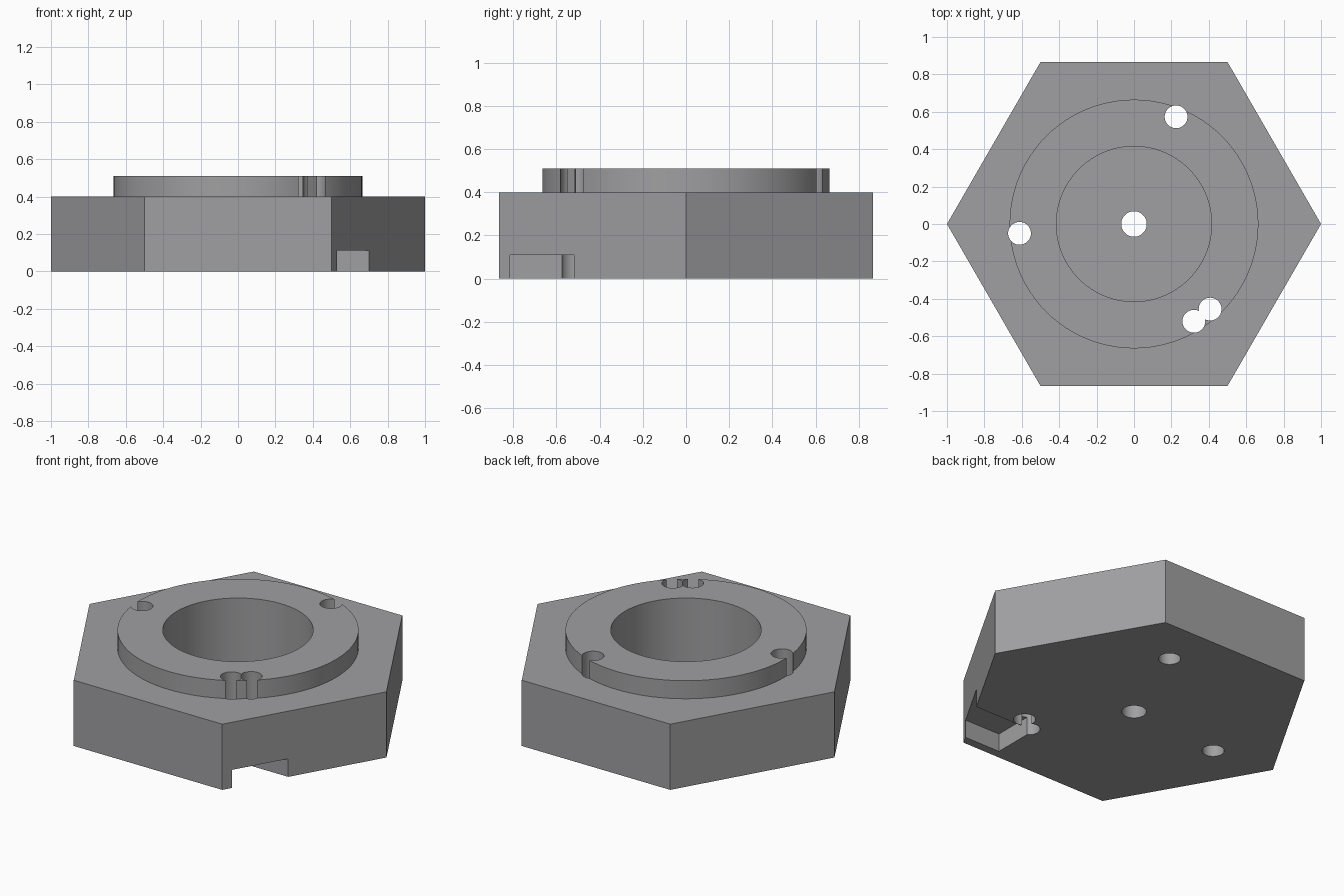
import bpy

cube = bpy.data.objects.get("Cube")
if cube:
    bpy.data.objects.remove(cube, do_unlink=True)

grey = bpy.data.materials.new("plain grey")
grey.use_nodes = True
colour = (0.35, 0.35, 0.36, 1)
grey.diffuse_color = colour
grey.node_tree.nodes["Principled BSDF"].inputs["Base Color"].default_value = colour


def cylinder(name, radius, bottom, top, x=0, y=0, sides=96, turn=0):
    bpy.ops.mesh.primitive_cylinder_add(
        vertices=sides, radius=radius, depth=top - bottom,
        location=(x, y, (bottom + top) / 2), rotation=(0, 0, turn))
    obj = bpy.context.object
    obj.name = name
    obj.data.materials.append(grey)
    return obj


def box(name, low, high):
    bpy.ops.mesh.primitive_cube_add(
        size=1, location=[(a + b) / 2 for a, b in zip(low, high)])
    obj = bpy.context.object
    obj.name = name
    obj.scale = [b - a for a, b in zip(low, high)]
    obj.data.materials.append(grey)
    return obj


def combine(target, tool, operation):
    tool.hide_render = True
    bpy.context.view_layer.objects.active = target
    mod = target.modifiers.new(tool.name, 'BOOLEAN')
    mod.operation = operation
    mod.solver = 'EXACT'
    mod.object = tool
    bpy.ops.object.modifier_apply(modifier=mod.name)
    bpy.data.objects.remove(tool, do_unlink=True)


# Hexagonal base with corners on the x axis
body = cylinder("hexagonal_body", 1, 0, 0.4, sides=6, turn=0.5235988)

# Raised round collar
combine(body, cylinder("collar", 0.665, 0.2, 0.51), 'UNION')

# Wide blind bore and narrow centre hole through its floor
combine(body, cylinder("bore", 0.415, 0.1, 0.7), 'DIFFERENCE')
combine(body, cylinder("centre_hole", 0.068, -0.1, 0.7, sides=48), 'DIFFERENCE')

# Small through holes around the collar
for x, y in [(0.225, 0.573), (-0.612, -0.05), (0.32, -0.52), (0.407, -0.455)]:
    combine(body, cylinder("small_hole", 0.061, -0.1, 0.7, x, y, sides=48), 'DIFFERENCE')

# Cable slot under one side
combine(body, box("slot", (0.29, -0.814, -0.1), (1, -0.518, 0.11)), 'DIFFERENCE')

bpy.ops.object.select_all(action='DESELECT')
body.select_set(True)
bpy.context.view_layer.objects.active = body
bpy.ops.object.shade_smooth_by_angle(angle=0.5)
